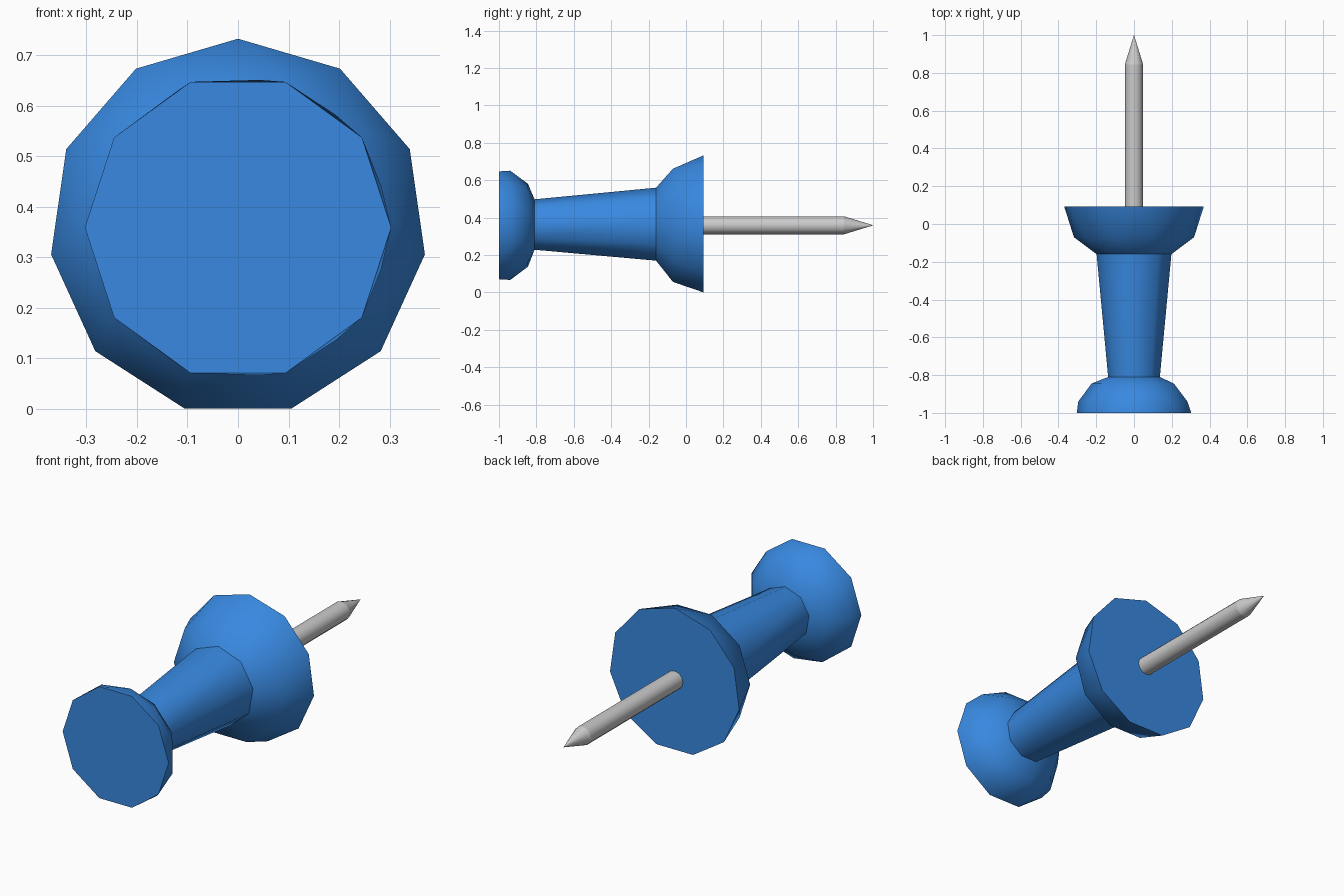
import bpy, bmesh
from math import cos, sin, radians, tau

if "Cube" in bpy.data.objects:
    bpy.data.objects.remove(bpy.data.objects["Cube"])

CZ = 0.359  # height of the pin's axis


def loft(name, rings, sharp):
    """Skin rings (y, radius, sides, start angle) along y; the sharp ring numbers keep hard edges."""
    bm = bmesh.new()
    loops = []
    for y, r, n, start in rings:
        angles = sorted((radians(start) + tau * k / n + 1e-6) % tau for k in range(n))
        loops.append([(a, bm.verts.new((r * cos(a), y, CZ + r * sin(a)))) for a in angles])

    # zip neighbouring rings together by angle, so side counts may differ
    for A, B in zip(loops, loops[1:]):
        if len(B) == len(A) and all(abs(a[0] - b[0]) < 1e-4 for a, b in zip(A, B)):
            for k in range(len(A)):
                bm.faces.new((A[k - 1][1], A[k][1], B[k][1], B[k - 1][1]))
            continue
        a_next = [a for a, _ in A[1:]] + [A[0][0] + tau, 99]
        b_next = [b for b, _ in B[1:]] + [B[0][0] + tau, 99]
        i = j = 0
        while i < len(A) or j < len(B):
            va, vb = A[i % len(A)][1], B[j % len(B)][1]
            if a_next[i] <= b_next[j]:
                i += 1
                bm.faces.new((va, A[i % len(A)][1], vb))
            else:
                j += 1
                bm.faces.new((va, B[j % len(B)][1], vb))

    for face in bm.faces:
        face.smooth = True
    # end caps
    bm.faces.new([v for _, v in loops[0]])
    if rings[-1][1] > 0.01:
        bm.faces.new([v for _, v in loops[-1]])
    for k in sharp:
        ring = loops[k]
        for m in range(len(ring)):
            edge = bm.edges.get((ring[m - 1][1], ring[m][1]))
            if edge:
                edge.smooth = False
    bmesh.ops.recalc_face_normals(bm, faces=bm.faces)
    mesh = bpy.data.meshes.new(name)
    bm.to_mesh(mesh)
    bm.free()
    obj = bpy.data.objects.new(name, mesh)
    bpy.context.collection.objects.link(obj)
    return obj


# plastic handle: cap, tapered grip and flared collar
handle = loft("handle", [
    (-1.00, 0.303, 10, 0),
    (-0.94, 0.295, 11, 180),
    (-0.845, 0.225, 9, 180),
    (-0.81, 0.139, 9, 90),
    (-0.16, 0.201, 9, 90),
    (-0.07, 0.318, 10, 0),
    (0.093, 0.3735, 11, 90),
], sharp=(0, 3, 4, 6))
blue = bpy.data.materials.new("blue_plastic")
blue.diffuse_color = (0.04, 0.25, 0.75, 1)
blue.use_nodes = True
blue.node_tree.nodes["Principled BSDF"].inputs["Base Color"].default_value = blue.diffuse_color
handle.data.materials.append(blue)

# metal needle with a pointed tip
loft("needle", [
    (0.08, 0.048, 12, 0),
    (0.845, 0.048, 12, 0),
    (1.00, 0.0005, 12, 0),
], sharp=(0, 1))
